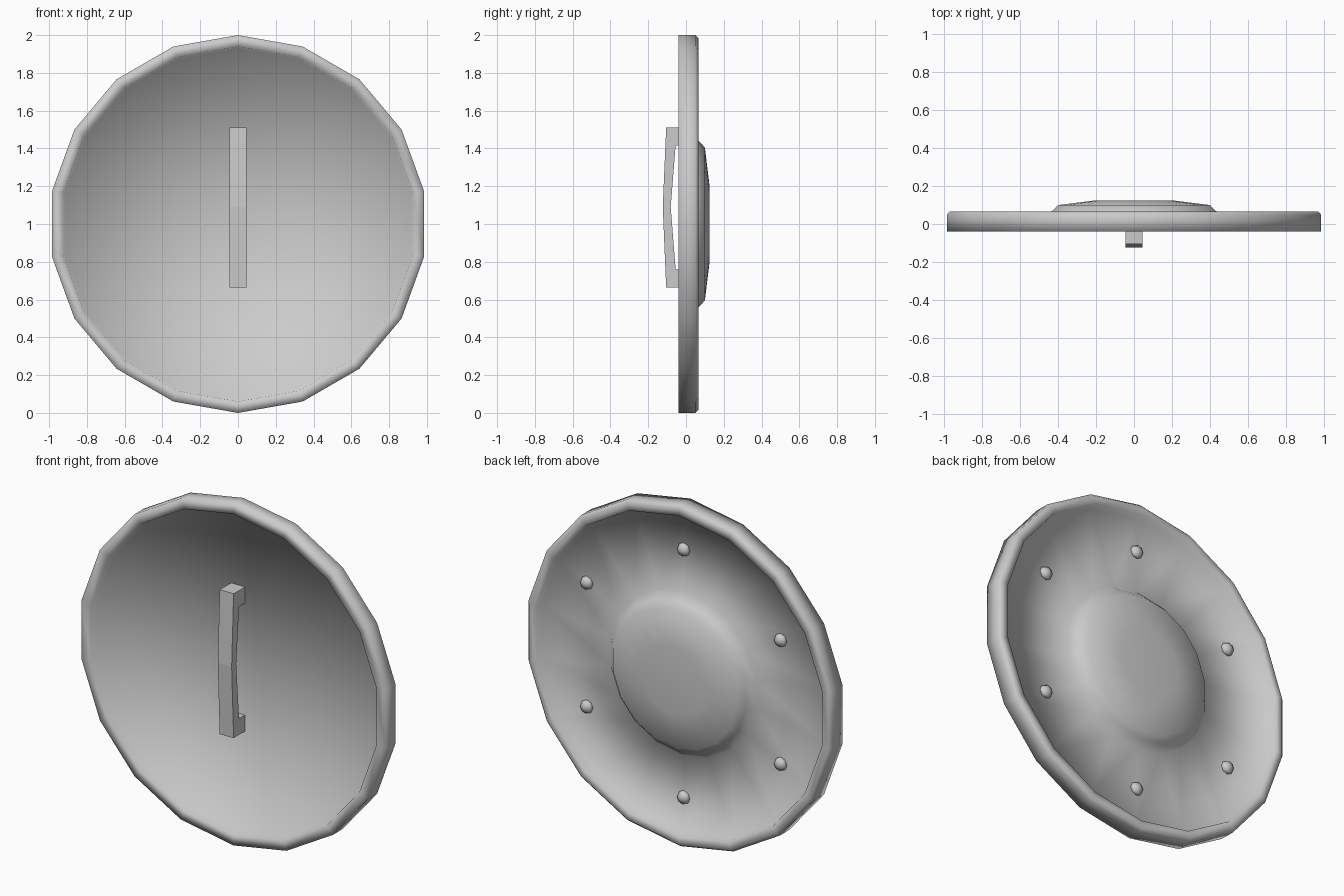
import bpy, bmesh, math

if "Cube" in bpy.data.objects:
    bpy.data.objects.remove(bpy.data.objects["Cube"])

SIDES = 18
CENTRE_Z = 1.0


def finish(bm, name, smooth):
    bmesh.ops.recalc_face_normals(bm, faces=bm.faces)
    for f in bm.faces:
        f.smooth = smooth
    me = bpy.data.meshes.new(name)
    bm.to_mesh(me)
    bm.free()
    ob = bpy.data.objects.new(name, me)
    bpy.context.collection.objects.link(ob)
    return ob


def lathe(name, profile, sides, cx=0.0, cz=CENTRE_Z):
    """Revolve (radius, y) points about the y axis; radius 0 makes a pole."""
    bm = bmesh.new()
    rings = []
    for r, y in profile:
        if r == 0:
            rings.append([bm.verts.new((cx, y, cz))] * sides)
        else:
            rings.append([bm.verts.new((cx + r * math.sin(2 * math.pi * i / sides), y,
                                        cz + r * math.cos(2 * math.pi * i / sides)))
                          for i in range(sides)])
    for a, b in zip(rings, rings[1:]):
        for i in range(sides):
            j = (i + 1) % sides
            bm.faces.new(list(dict.fromkeys((a[i], a[j], b[j], b[i]))))
    return finish(bm, name, True)


# Shield: recessed front disc, raised rim, recessed back band, central boss
lathe("shield_body", [
    (0, 0.0), (0.93, 0.0), (0.94, -0.04), (1.0, -0.04), (1.0, 0.05), (0.985, 0.065),
    (0.94, 0.065), (0.93, 0.02), (0.48, 0.02), (0.44, 0.067), (0.405, 0.1),
    (0.2, 0.125), (0, 0.125)], SIDES)

# Six domed rivets on the back band
for k in range(6):
    a = k * math.pi / 3
    lathe(f"rivet_{k + 1}", [(0, 0.01), (0.042, 0.015), (0.032, 0.037), (0, 0.05)], 8,
          0.725 * math.sin(a), CENTRE_Z + 0.725 * math.cos(a))

# Bowed grip on the front, side profile (y, z) extruded across x
grip = [(0.005, 1.51), (-0.105, 1.51), (-0.123, 1.09), (-0.105, 0.665), (0.005, 0.665),
        (0.005, 0.76), (-0.055, 0.76), (-0.081, 1.09), (-0.055, 1.415), (0.005, 1.415)]
bm = bmesh.new()
left = [bm.verts.new((-0.045, y, z)) for y, z in grip]
right = [bm.verts.new((0.045, y, z)) for y, z in grip]
bm.faces.new(left)
bm.faces.new(right[::-1])
for i in range(len(grip)):
    j = (i + 1) % len(grip)
    bm.faces.new((left[i], right[i], right[j], left[j]))
finish(bm, "grip", False)
